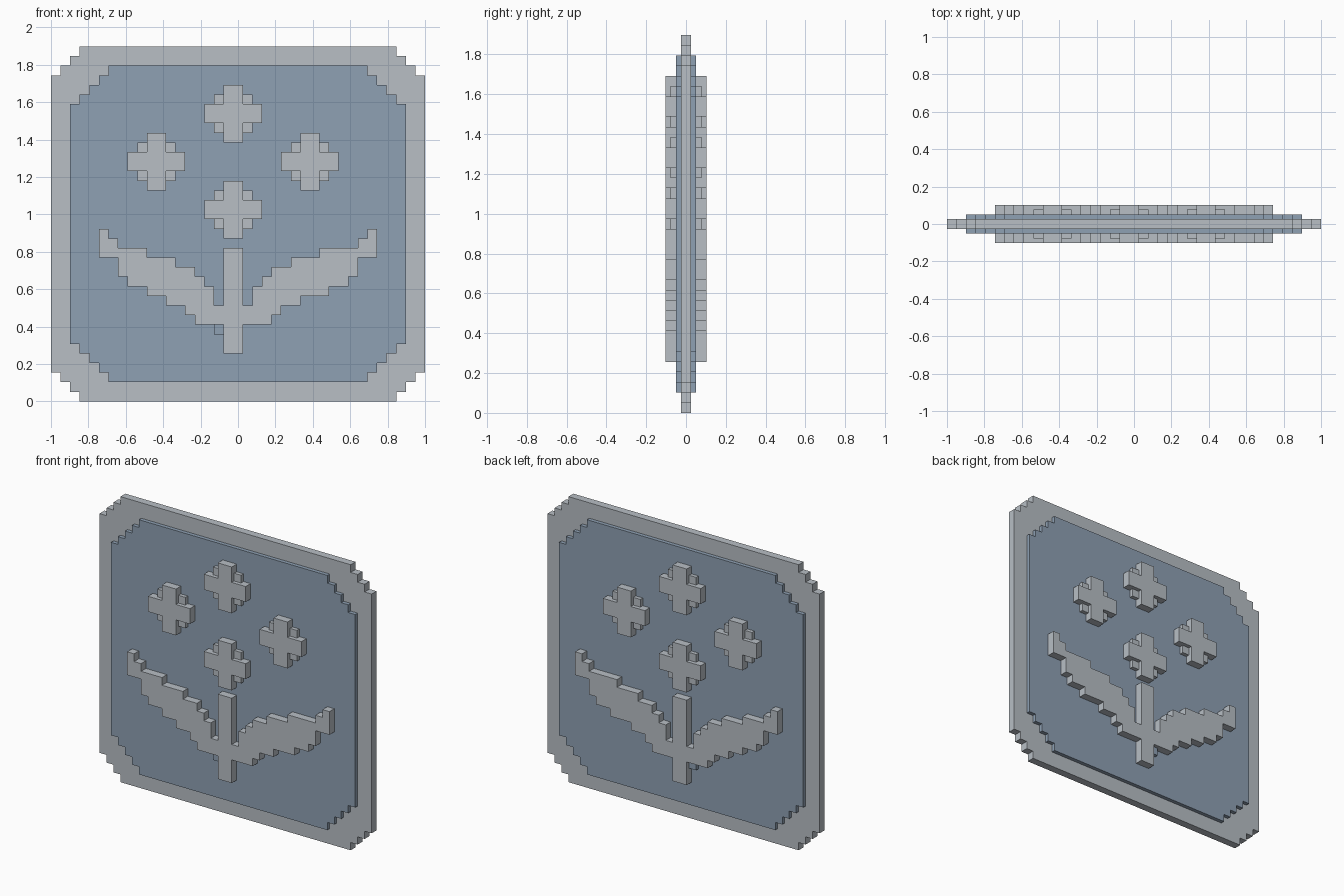
import bpy
import bmesh

U = 2 / 39          # size of one grid cell
WIDE, HIGH = 39, 37

if "Cube" in bpy.data.objects:
    bpy.data.objects.remove(bpy.data.objects["Cube"])


def material(name, rgb):
    mat = bpy.data.materials.new(name)
    mat.use_nodes = True
    mat.diffuse_color = (*rgb, 1)
    mat.node_tree.nodes["Principled BSDF"].inputs["Base Color"].default_value = (*rgb, 1)
    return mat


grey = material("pale grey", (0.48, 0.52, 0.56))
blue = material("slate blue", (0.275, 0.356, 0.456))


def plate(name, start, runs, half_depth, mat, base=0):
    """Stepped slab from runs of (columns, bottom row, top row), centred on y = 0."""
    lower, upper, col = [], [], start
    for count, bottom, top in runs:
        lower += [(col, bottom), (col + count, bottom)]
        upper += [(col, top), (col + count, top)]
        col += count
    outline = []
    for point in lower + upper[::-1]:
        if not outline or point != outline[-1]:
            outline.append(point)

    bm = bmesh.new()
    verts = [bm.verts.new(((c - WIDE / 2) * U, -half_depth * U, (r + base) * U))
             for c, r in outline]
    face = bm.faces.new(verts)
    result = bmesh.ops.extrude_face_region(bm, geom=[face], use_keep_orig=True)
    moved = [g for g in result["geom"] if isinstance(g, bmesh.types.BMVert)]
    bmesh.ops.translate(bm, verts=moved, vec=(0, 2 * half_depth * U, 0))
    bmesh.ops.recalc_face_normals(bm, faces=bm.faces[:])
    mesh = bpy.data.meshes.new(name)
    bm.to_mesh(mesh)
    bm.free()
    mesh.materials.append(mat)
    obj = bpy.data.objects.new(name, mesh)
    bpy.context.collection.objects.link(obj)
    return obj


def stepped_board(name, margin, steps, half_depth, mat):
    """Rectangle inset by margin, with staircase corners."""
    rise = [(1, margin + s, HIGH - margin - s) for s in range(steps, 0, -1)]
    middle = [(WIDE - 2 * margin - 2 * steps, margin, HIGH - margin)]
    plate(name, margin, rise + middle + rise[::-1], half_depth, mat)


# Backing board and raised panel
stepped_board("rim", 2 - 2, 3, 0.5, grey)
stepped_board("panel", 2, 4, 1, blue)

# Stem with a leaf on each side
left_leaf = [(1, 15, 18), (1, 15, 17), (1, 13, 16), (2, 12, 16), (2, 11, 15),
             (1, 10, 15), (1, 10, 14), (1, 9, 14), (1, 8, 13), (1, 8, 12), (1, 8, 10)]
stem = [(2, 5, 16)]
right_leaf = [(1, 8, 10), (1, 8, 12), (1, 8, 13), (1, 9, 14), (1, 10, 14),
              (1, 10, 15), (2, 11, 15), (1, 11, 16), (2, 12, 16), (1, 13, 16),
              (1, 15, 17), (1, 15, 18)]
plate("stem_and_leaves", 5, left_leaf + stem + right_leaf, 2, grey)
plate("leaf_joint", 17, [(1, 7, 8)], 1.5, blue)

# Four blossoms: a tall cross over a lower square
flowers = {"top": (16, 27), "bottom": (16, 17), "right": (8, 22), "left": (24, 22)}
for side, (col, row) in flowers.items():
    plate(f"{side}_blossom_petals", col, [(2, 2, 4), (2, 0, 6), (2, 2, 4)], 2, grey, row)
    plate(f"{side}_blossom_core", col + 1, [(4, 1, 5)], 1.5, grey, row)
